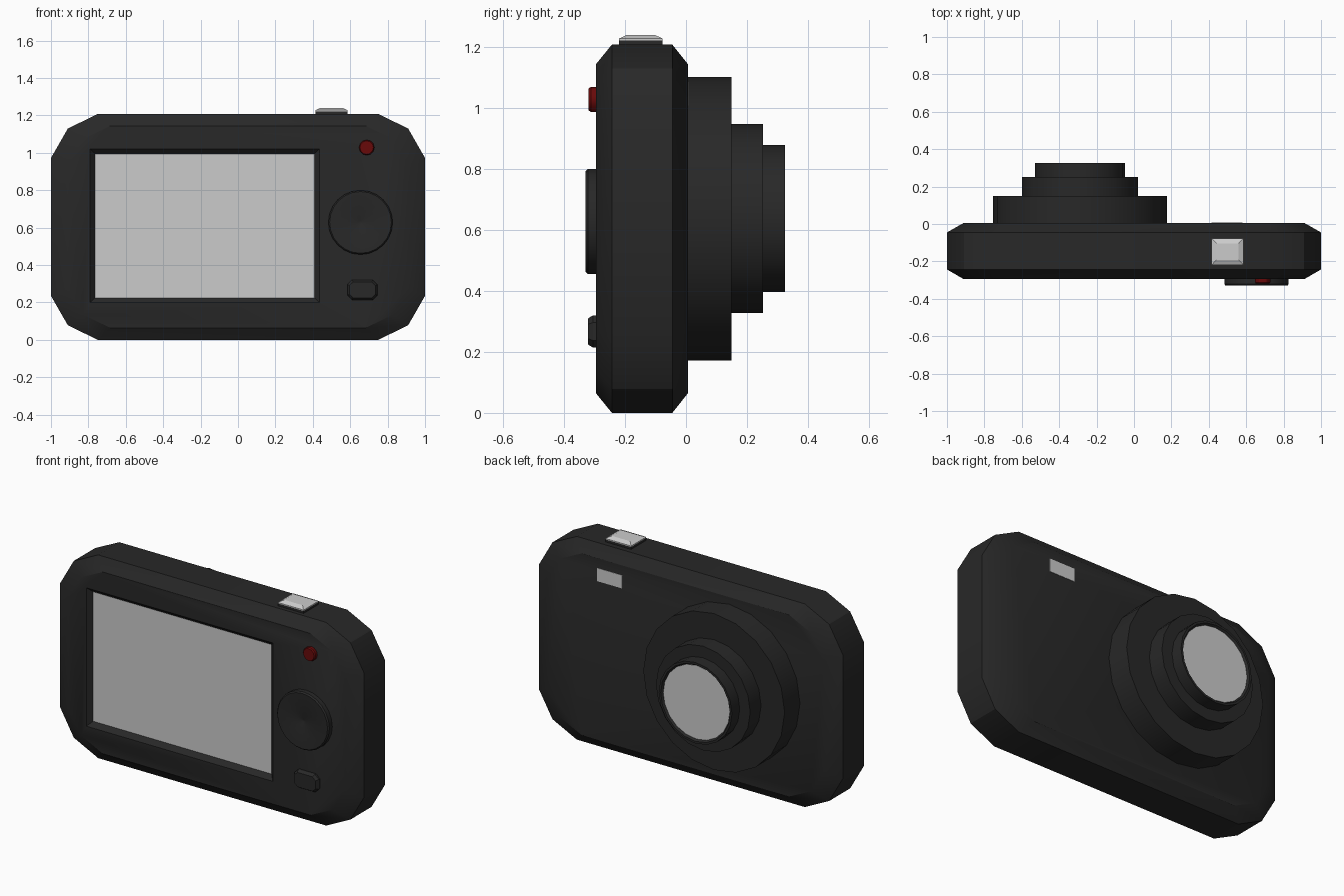
import bpy, bmesh, math
from mathutils import Vector

if "Cube" in bpy.data.objects:
    bpy.data.objects.remove(bpy.data.objects["Cube"])


def material(name, rgb):
    m = bpy.data.materials.new(name)
    m.diffuse_color = (*rgb, 1)
    m.use_nodes = True
    m.node_tree.nodes["Principled BSDF"].inputs["Base Color"].default_value = m.diffuse_color
    return m


BLACK = material("black_plastic", (0.021, 0.021, 0.021))
RED = material("red_plastic", (0.14, 0.003, 0.003))
GREY = material("light_grey", (0.8, 0.8, 0.8))


def circle(n):
    return [(math.cos(2 * math.pi * i / n), math.sin(2 * math.pi * i / n)) for i in range(n)]


def mirrored(q):
    """Repeat one quadrant of an outline (listed from +x to +y) around the centre."""
    r = q[::-1]
    return q + [(-x, y) for x, y in r] + [(-x, -y) for x, y in q] + [(x, -y) for x, y in r]


def smooth_shade(ob, angle):
    bpy.ops.object.select_all(action="DESELECT")
    ob.select_set(True)
    bpy.context.view_layer.objects.active = ob
    bpy.ops.object.shade_smooth_by_angle(angle=math.radians(angle))


def loft(name, outline, layers, centre, mat, axis="Y", smooth=False):
    """Stack scaled copies of an outline; each layer is (half width, half height, depth)."""
    bm = bmesh.new()
    rings = []
    for sx, sy, d in layers:
        ring = []
        for u, v in outline:
            a, b = centre[0] + u * sx, centre[1] + v * sy
            ring.append(bm.verts.new(Vector((a, d, b)) if axis == "Y" else Vector((a, b, d))))
        rings.append(ring)
    n = len(outline)
    for lo, hi in zip(rings, rings[1:]):
        for i in range(n):
            j = (i + 1) % n
            bm.faces.new((lo[i], lo[j], hi[j], hi[i]))
    bm.faces.new(rings[0])
    bm.faces.new(rings[-1][::-1])
    bmesh.ops.recalc_face_normals(bm, faces=bm.faces)
    me = bpy.data.meshes.new(name)
    bm.to_mesh(me)
    bm.free()
    me.materials.append(mat)
    ob = bpy.data.objects.new(name, me)
    bpy.context.collection.objects.link(ob)
    if smooth:
        smooth_shade(ob, 30)
    return ob


def carve(target, cutter):
    """Cut a recess and discard the cutter."""
    mod = target.modifiers.new("recess", "BOOLEAN")
    mod.operation = "DIFFERENCE"
    mod.object = cutter
    mod.solver = "EXACT"
    bpy.context.view_layer.objects.active = target
    bpy.ops.object.modifier_apply(modifier=mod.name)
    bpy.data.objects.remove(cutter)


SQUARE = [(1, -1), (1, 1), (-1, 1), (-1, -1)]

# Body with faceted corners and chamfered front and back
corner = [(1, 0.61), (0.91, 0.87), (0.75, 1)]
body = loft("body", mirrored(corner),
            [(0.91, 0.54, -0.295), (1, 0.604, -0.243), (1, 0.604, -0.045), (0.91, 0.54, 0.006)],
            (0, 0.604), BLACK)

# Screen set in a sloping recess
SCREEN = (-0.178, 0.61)
carve(body, loft("screen_cutter", SQUARE,
                 [(0.633, 0.431, -0.315), (0.587, 0.385, -0.268)], SCREEN, BLACK))
loft("screen", SQUARE, [(0.587, 0.385, -0.269), (0.587, 0.385, -0.255)], SCREEN, GREY)
smooth_shade(body, 30)

# Flash panel
loft("flash", SQUARE, [(0.083, 0.039, -0.01), (0.083, 0.039, 0.008)], (0.497, 1.047), GREY)

# Stepped lens barrel and its recessed glass
LENS = (-0.289, 0.637)
loft("lens_barrel", circle(20),
     [(r, r, y) for r, y in [(0.465, -0.01), (0.465, 0.15), (0.31, 0.15), (0.31, 0.252),
                             (0.241, 0.252), (0.241, 0.325), (0.228, 0.325), (0.219, 0.312)]],
     LENS, BLACK, smooth=True)
loft("lens_glass", circle(20), [(0.219, 0.219, 0.306), (0.219, 0.219, 0.314)], LENS, GREY)

# Control dial with shallow dish
loft("control_dial", circle(24),
     [(r, r, y) for r, y in [(0.172, -0.28), (0.172, -0.322), (0.165, -0.33), (0.02, -0.324),
                             (0.008, -0.32)]],
     (0.655, 0.628), BLACK, smooth=True)

# Record button
loft("record_button", circle(12),
     [(0.041, 0.041, -0.28), (0.041, 0.041, -0.312), (0.036, 0.036, -0.319)],
     (0.688, 1.028), RED, smooth=True)

# Small menu button
loft("menu_button", mirrored([(1, 0.55), (0.7, 1)]),
     [(0.08, 0.053, -0.28), (0.08, 0.053, -0.305), (0.07, 0.043, -0.321)],
     (0.665, 0.267), BLACK)

# Shutter button on its dark collar
SHUTTER = (0.5, -0.148)
loft("shutter_collar", SQUARE, [(0.085, 0.071, 1.19), (0.085, 0.071, 1.222)],
     SHUTTER, BLACK, axis="Z")
loft("shutter_button", SQUARE,
     [(0.085, 0.071, 1.222), (0.085, 0.071, 1.228), (0.06, 0.045, 1.24)],
     SHUTTER, GREY, axis="Z")
